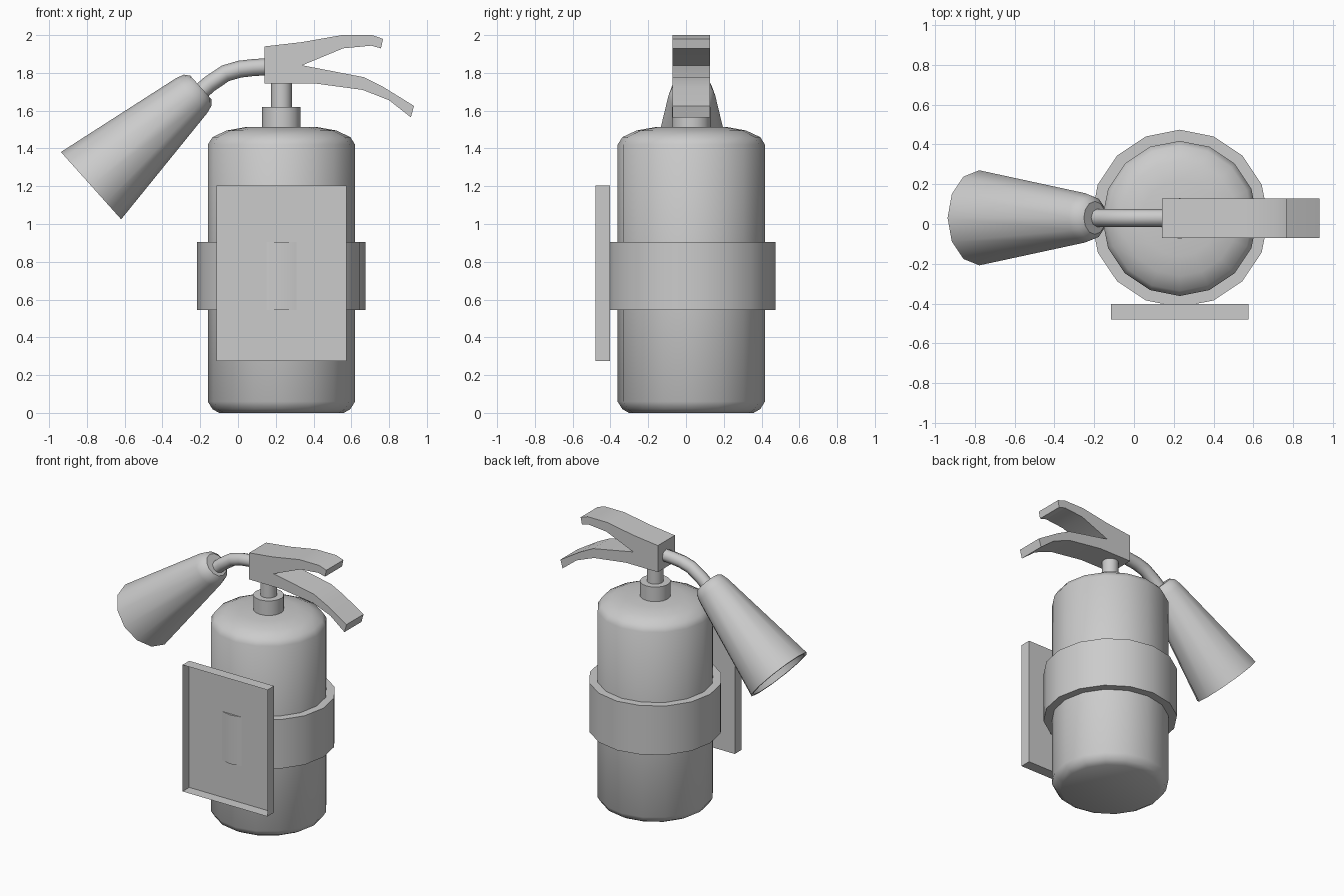
import bpy, bmesh, math
from mathutils import Vector, Matrix

if "Cube" in bpy.data.objects:
    bpy.data.objects.remove(bpy.data.objects["Cube"])

CX, CY = 0.23, 0.028   # axis of the cylinder


def finish(name, bm, angle=40, recalc=True):
    if recalc:
        bmesh.ops.recalc_face_normals(bm, faces=bm.faces)
    me = bpy.data.meshes.new(name)
    bm.to_mesh(me)
    bm.free()
    ob = bpy.data.objects.new(name, me)
    bpy.context.collection.objects.link(ob)
    bpy.ops.object.select_all(action='DESELECT')
    ob.select_set(True)
    bpy.context.view_layer.objects.active = ob
    bpy.ops.object.shade_smooth_by_angle(angle=math.radians(angle))
    return ob


def lathe(name, profile, sides, matrix, angle=40):
    """Stack rings of (radius, height) along local z and cap both ends."""
    bm = bmesh.new()
    rings = []
    for r, h in profile:
        rings.append([bm.verts.new((r * math.cos(2 * math.pi * i / sides),
                                    r * math.sin(2 * math.pi * i / sides), h))
                      for i in range(sides)])
    for a, b in zip(rings, rings[1:]):
        for i in range(sides):
            j = (i + 1) % sides
            bm.faces.new((a[i], a[j], b[j], b[i]))
    bm.faces.new(rings[0][::-1])
    bm.faces.new(rings[-1])
    bm.transform(matrix)
    return finish(name, bm, angle)


upright = Matrix.Translation((CX, CY, 0))

# Tank, band and neck
lathe("tank", [(0.33, 0), (0.365, 0.02), (0.39, 0.06), (0.39, 1.42), (0.365, 1.46),
               (0.29, 1.495), (0.19, 1.513)], 16, upright)
lathe("band", [(0.446, 0.545), (0.446, 0.905)], 16, upright)
lathe("neck_collar", [(0.102, 1.48), (0.102, 1.62)], 16, upright)
lathe("neck_stem", [(0.055, 1.60), (0.055, 1.76)], 16, upright)

# Open-fronted label tray
x0, x1, y0, y1, z0, z1 = -0.115, 0.575, -0.48, -0.402, 0.275, 1.205
bm = bmesh.new()
bmesh.ops.create_cube(bm, size=1)
bm.transform(Matrix.Translation(((x0 + x1) / 2, (y0 + y1) / 2, (z0 + z1) / 2))
             @ Matrix.Diagonal((x1 - x0, y1 - y0, z1 - z0, 1)))
front = [f for f in bm.faces if f.normal.y < -0.9]
bmesh.ops.delete(bm, geom=front, context='FACES_ONLY')
finish("label_tray", bm, recalc=False)

# Handle and lever, one extruded side profile
outline = [(0.14, 1.745), (0.40, 1.745), (0.66, 1.71), (0.80, 1.655), (0.915, 1.565),
           (0.932, 1.625), (0.77, 1.725), (0.667, 1.777), (0.34, 1.84), (0.557, 1.93),
           (0.705, 1.944), (0.757, 1.93), (0.768, 1.98), (0.71, 2.0), (0.55, 2.0),
           (0.34, 1.963), (0.14, 1.94)]
bm = bmesh.new()
face = bm.faces.new([bm.verts.new((x, CY - 0.099, z)) for x, z in outline])
ext = bmesh.ops.extrude_face_region(bm, geom=[face])
bmesh.ops.translate(bm, vec=(0, 0.198, 0),
                    verts=[v for v in ext["geom"] if isinstance(v, bmesh.types.BMVert)])
finish("handle_lever", bm, 20)

# Bent hose
path = [(0.16, 1.833), (0.08, 1.828), (0.01, 1.82), (-0.066, 1.798),
        (-0.15, 1.742), (-0.26, 1.645)]
cu = bpy.data.curves.new("hose", 'CURVE')
cu.dimensions = '3D'
cu.bevel_depth = 0.045
cu.bevel_resolution = 2
cu.use_fill_caps = True
sp = cu.splines.new('POLY')
sp.points.add(len(path) - 1)
for p, (x, z) in zip(sp.points, path):
    p.co = (x, CY + 0.003, z, 1)
sp.use_smooth = True
bpy.context.collection.objects.link(bpy.data.objects.new("hose", cu))

# Hollow discharge horn, from inside bottom round the rim to the narrow end
axis = Vector((0.745, 0, 0.667)).normalized()
tilt = (Matrix.Translation((-0.778, CY + 0.003, 1.203))
        @ Matrix.Rotation(math.atan2(axis.x, axis.z), 4, 'Y'))
lathe("horn", [(0.10, 0.70), (0.218, 0.0), (0.239, 0.0), (0.124, 0.714), (0.11, 0.758),
               (0.083, 0.78)], 12, tilt)
